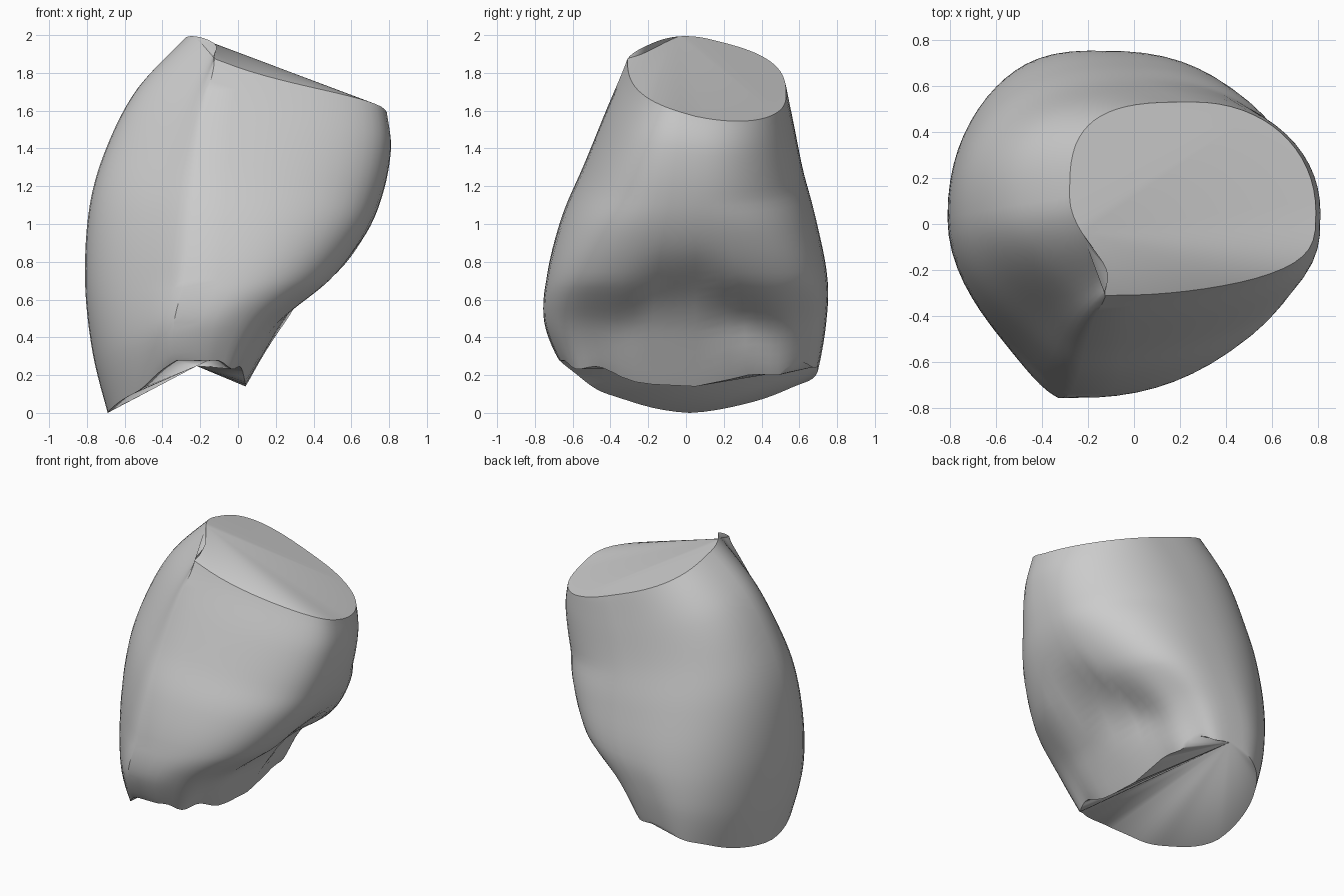
import bpy, bmesh, math

cube = bpy.data.objects.get("Cube")
if cube:
    bpy.data.objects.remove(cube, do_unlink=True)

SEGMENTS, STEPS = 64, 6

# Slanted rings, bottom to top: left x, left z, right x, right z, front y, back y
RINGS = [
    (-0.69, 0.00, 0.04, 0.14, -0.67, 0.70),
    (-0.77, 0.32, 0.22, 0.43, -0.75, 0.74),
    (-0.81, 0.70, 0.50, 0.70, -0.74, 0.75),
    (-0.785, 1.10, 0.68, 0.95, -0.66, 0.69),
    (-0.69, 1.42, 0.77, 1.17, -0.54, 0.62),
    (-0.53, 1.72, 0.81, 1.40, -0.42, 0.57),
    (-0.28, 1.98, 0.79, 1.57, -0.31, 0.53),
]


def spline(a, b, c, d, t):
    return tuple(q + 0.5 * t * (r - p + t * (2*p - 5*q + 4*r - s + t * (3*(q - r) + s - p)))
                 for p, q, r, s in zip(a, b, c, d))


def all_rings():
    last = len(RINGS) - 1
    for i in range(last):
        keys = [RINGS[min(max(k, 0), last)] for k in range(i - 1, i + 3)]
        for s in range(STEPS):
            yield (i + s / STEPS) / last, spline(*keys, s / STEPS)
    yield 1.0, RINGS[last]


def bump(value, centre, width):
    return math.exp(-((value - centre) / width) ** 2)


def outline(h, c, s):
    # Square front right, rounder back, flattened front left with a corner
    low = max(0, 1 - 1.6 * h)
    if c > 0:
        power = 3 + low if s < 0 else 2.1 + 1.7 * low
    else:
        power = 2.15 + h ** 3 if s > 0 else 2
    u = math.copysign(abs(c) ** (2 / power), c)
    v = math.copysign(abs(s) ** (2 / power), s)
    if c < 0 and s < 0:
        flat = 1 - 0.3 * c * s * abs(s)
        return u * flat, v * flat
    return u, v


def ring_point(h, ring, angle):
    lx, lz, rx, rz, fy, by = ring
    c, s = math.cos(angle), math.sin(angle)
    u, v = outline(h, c, s)
    x = (lx + rx) / 2 + u * (rx - lx) / 2
    tip_y = 0.05 if c > 0 else 0.02 + 0.1 * h ** 3
    y = tip_y + (v * (by - tip_y) if v > 0 else v * (tip_y - fy))
    z = lz + (rz - lz) * (u + 1) / 2
    # Raised front and back of the lower rim, top rim tipped backwards
    low = max(0, 1 - h * 3)
    z += 0.15 * low * abs(v) ** 1.5 - 0.1 * v * h ** 4
    z += 0.02 * low * math.sin(angle * 9) * (1 + u) / 2
    if s < 0:
        # Front corner kept upright, with a notch in the lower rim beside it
        x -= 0.38 * h * v ** 4
        z += 0.07 * low * bump(x, -0.3, 0.13)
    # Hollow between the two lobes, following a pointed arch
    if u > 0:
        arch = 0.55 - 0.5 * y * y + 0.2 * bump(y, -0.04, 0.12)
        x -= 0.09 * u * bump(z, arch, 0.14) * bump(y, 0.08, 0.36)
    return x, y, z


# Body wall
bm = bmesh.new()
rows = []
for h, ring in all_rings():
    rows.append([bm.verts.new(ring_point(h, ring, math.tau * k / SEGMENTS))
                 for k in range(SEGMENTS)])
for low, high in zip(rows, rows[1:]):
    for k in range(SEGMENTS):
        n = (k + 1) % SEGMENTS
        bm.faces.new((low[k], low[n], high[n], high[k]))


# Cut ends, closed with flat fans
def fan(rim, hub, start, stop):
    for k in range(start, stop):
        a, b = k % SEGMENTS, (k + 1) % SEGMENTS
        if hub not in (a, b):
            bm.faces.new((rim[hub], rim[a], rim[b]))


def nearest(rim, x, y):
    return min(range(SEGMENTS), key=lambda k: math.hypot(rim[k].co.x - x, rim[k].co.y - y))


top, bottom = rows[-1], rows[0]
ridge_end = nearest(top, -0.25, -0.06)
crease_end = nearest(top, 0.5, 0.45)
fan(top, ridge_end, ridge_end, crease_end + SEGMENTS)
fan(top, crease_end, crease_end, ridge_end)
back = nearest(bottom, -0.25, 0.7)
fan(bottom, back, back, back + SEGMENTS)
bmesh.ops.recalc_face_normals(bm, faces=bm.faces)

mesh = bpy.data.meshes.new("body")
bm.to_mesh(mesh)
bm.free()
body = bpy.data.objects.new("body", mesh)
bpy.context.collection.objects.link(body)

# Plain grey
grey = bpy.data.materials.new("light grey")
grey.use_nodes = True
colour = (0.6, 0.6, 0.6, 1)
grey.diffuse_color = colour
grey.node_tree.nodes["Principled BSDF"].inputs["Base Color"].default_value = colour
mesh.materials.append(grey)

bpy.ops.object.select_all(action="DESELECT")
body.select_set(True)
bpy.context.view_layer.objects.active = body
bpy.ops.object.shade_smooth_by_angle(angle=math.radians(30))
